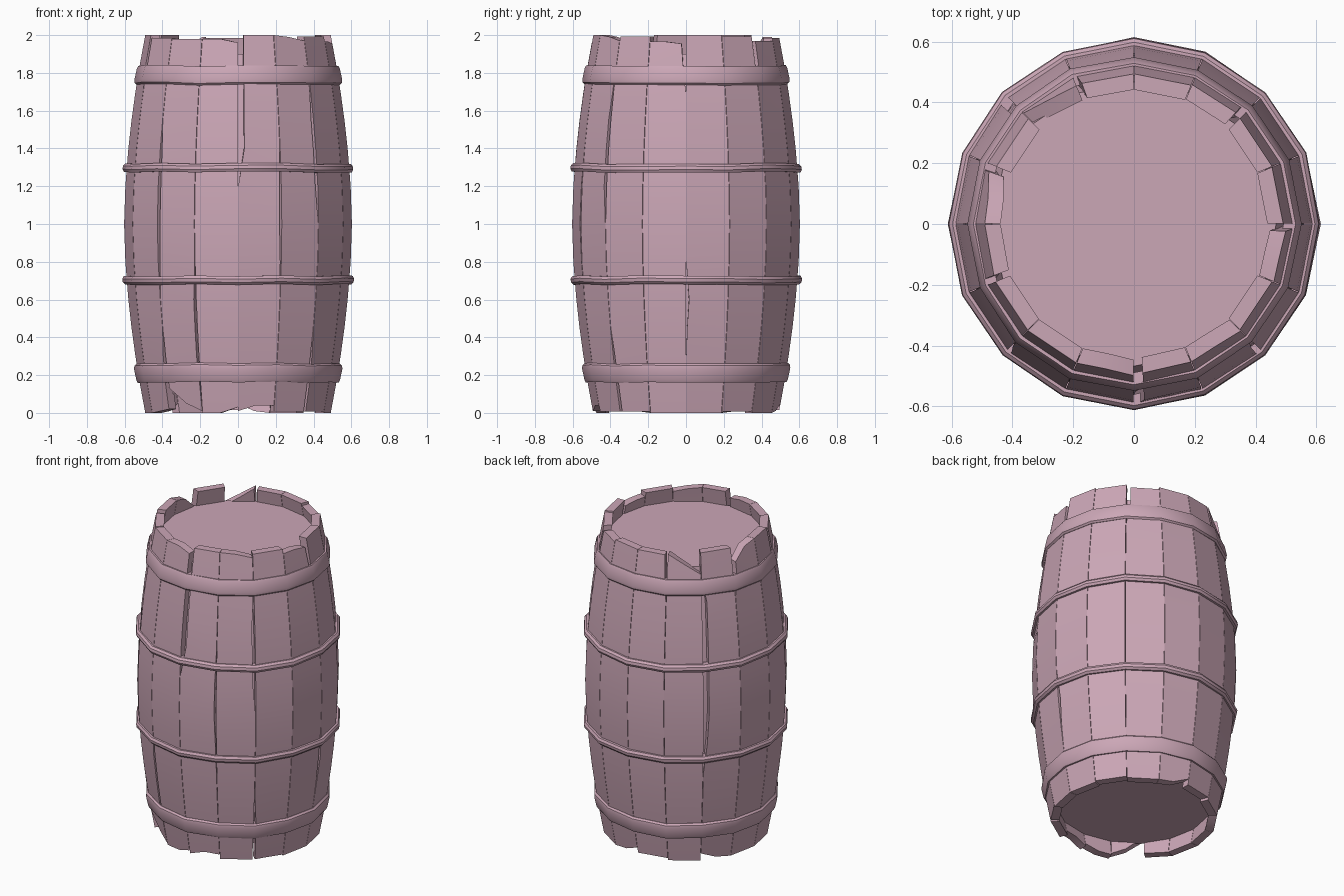
import bpy, bmesh, math, random

random.seed(4)
cube = bpy.data.objects.get("Cube")
if cube:
    bpy.data.objects.remove(cube)

SIDES = 16
STEP = 360 / SIDES
WALL = 0.052

wood = bpy.data.materials.new("dusty_pink")
wood.use_nodes = True
PINK = (0.60, 0.385, 0.47, 1)
wood.diffuse_color = PINK
wood.node_tree.nodes["Principled BSDF"].inputs["Base Color"].default_value = PINK


def radius(z):
    """Bulging side of the barrel."""
    t = abs(z - 1)
    return 0.603 - 0.112 * t ** 1.75


def point(r, degrees, z):
    a = math.radians(degrees)
    return (r * math.cos(a), r * math.sin(a), z)


def finish(name, bm):
    bmesh.ops.recalc_face_normals(bm, faces=bm.faces)
    mesh = bpy.data.meshes.new(name)
    bm.to_mesh(mesh)
    bm.free()
    mesh.materials.append(wood)
    obj = bpy.data.objects.new(name, mesh)
    bpy.context.collection.objects.link(obj)
    bpy.ops.object.select_all(action="DESELECT")
    obj.select_set(True)
    bpy.context.view_layer.objects.active = obj
    bpy.ops.object.shade_smooth_by_angle(angle=math.radians(30))
    return obj


def skin(bm, rings, closed):
    """Join rings of vertices; close the loop of rings or cap its ends."""
    n = len(rings[0])
    pairs = list(zip(rings, rings[1:]))
    if closed:
        pairs.append((rings[-1], rings[0]))
    for low, high in pairs:
        for i in range(n):
            j = (i + 1) % n
            bm.faces.new((low[i], low[j], high[j], high[i]))


# Cracks: (stave, edge) -> (low z, high z, width in degrees)
cracks = {
    (12, 0): (1.2, 2.2, 3.2), (15, 1): (1.75, 2.3, 2.6),
    (10, 0): (0.7, 1.5, 1.6), (13, 1): (1.05, 1.75, 1.5),
    (6, 0): (0.7, 1.85, 3.0), (0, 0): (0.4, 0.75, 1.5),
    (7, 0): (1.7, 2.3, 2.5), (12, 1): (0.75, 1.3, 1.0),
    (10, 1): (0.1, 0.8, 1.2), (2, 0): (1.7, 2.2, 2.5),
    (9, 1): (-0.3, 0.4, 2.5), (14, 0): (-0.2, 0.4, 1.5),
    (8, 1): (1.7, 2.2, 2.2), (4, 1): (1.75, 2.3, 2.0),
}
# Broken ends: stave -> drop at its start, middle and end
top_chips = {
    5: (0.01, 0.07, 0.13), 7: (0.09, 0.02, 0), 11: (0.02, 0.02, 0.04),
    10: (0.02, 0.02, 0.02), 15: (0.035, 0.035, 0.045), 2: (0.03, 0.03, 0.03),
    13: (0.0, 0.01, 0.03), 12: (0.0, 0.0, 0.0), 0: (0.0, 0.0, 0.0),
}
bottom_chips = {
    10: (0.13, 0.05, 0.01), 12: (0.01, 0.04, 0.04), 11: (0, 0.0, 0.03),
    9: (0.0, 0.01, 0.02), 6: (0.05, 0.01, 0), 3: (0, 0.01, 0.05),
}

LEVELS = [0, 0.15, 0.3, 0.45, 0.6, 0.8, 1, 1.2, 1.4, 1.55, 1.7, 1.85, 2]


def trim(stave, edge, z):
    low, high, width = cracks.get((stave, edge), (0, 1, 0))
    fade = min((z - low) / 0.15, (high - z) / 0.15, 1)
    return 0.12 + width * max(fade, 0)


# Staves: separate planks, each with its own cracks and broken ends
for s in range(SIDES):
    bm = bmesh.new()
    rest = random.choice((0, 0, 0.008, 0.015))
    top = top_chips.get(s, (rest,) * 3)
    bottom = bottom_chips.get(s, (rest,) * 3)
    rings = []
    for k, level in enumerate(LEVELS):
        a = s * STEP + trim(s, 0, level)
        b = (s + 1) * STEP - trim(s, 1, level)
        ring = []
        for depth, order in ((0, (0, 1, 2)), (WALL, (2, 1, 0))):
            for c in order:
                z = level
                if k == 0:
                    z += bottom[c]
                elif k == len(LEVELS) - 1:
                    z -= top[c]
                r = radius(z) - depth
                if c == 1:  # keep the plank flat across its width
                    r *= math.cos(math.radians((b - a) / 2))
                ring.append(bm.verts.new(point(r, (a, (a + b) / 2, b)[c], z)))
        rings.append(ring)
    skin(bm, rings, False)
    for ring in (rings[0], rings[-1]):
        bm.faces.new((ring[0], ring[1], ring[4], ring[5]))
        bm.faces.new((ring[1], ring[2], ring[3], ring[4]))
    finish(f"stave_{s + 1}", bm)

# Heads and inner lining: closed drum behind the staves
bm = bmesh.new()
rings = []
for z in [0.1] + LEVELS[1:-1] + [1.9]:
    r = radius(z) - 0.042
    rings.append([bm.verts.new(point(r, i * STEP, z)) for i in range(SIDES)])
skin(bm, rings, False)
bm.faces.new(rings[0])
bm.faces.new(rings[-1])
finish("barrel_heads", bm)

# Hoops: profiles swept round the barrel, mirrored to the lower half
wide_hoop = [(0.49, 1.835), (0.53, 1.838), (0.537, 1.825), (0.55, 1.765),
             (0.548, 1.748), (0.538, 1.738), (0.50, 1.738)]
thin_hoop = [(0.56, 1.32), (0.597, 1.32), (0.609, 1.308), (0.612, 1.29),
             (0.604, 1.275), (0.56, 1.275)]


def hoop(name, profile, lower):
    bm = bmesh.new()
    rings = []
    for i in range(SIDES):
        dr, dz = random.uniform(-0.003, 0.003), random.uniform(-0.004, 0.004)
        rings.append([bm.verts.new(point(r + dr, i * STEP,
                                         (2 - z if lower else z) + dz))
                      for r, z in profile])
    skin(bm, rings, True)
    finish(name, bm)


for label, lower in (("upper", False), ("lower", True)):
    hoop(f"{label}_wide_hoop", wide_hoop, lower)
    hoop(f"{label}_thin_hoop", thin_hoop, lower)
